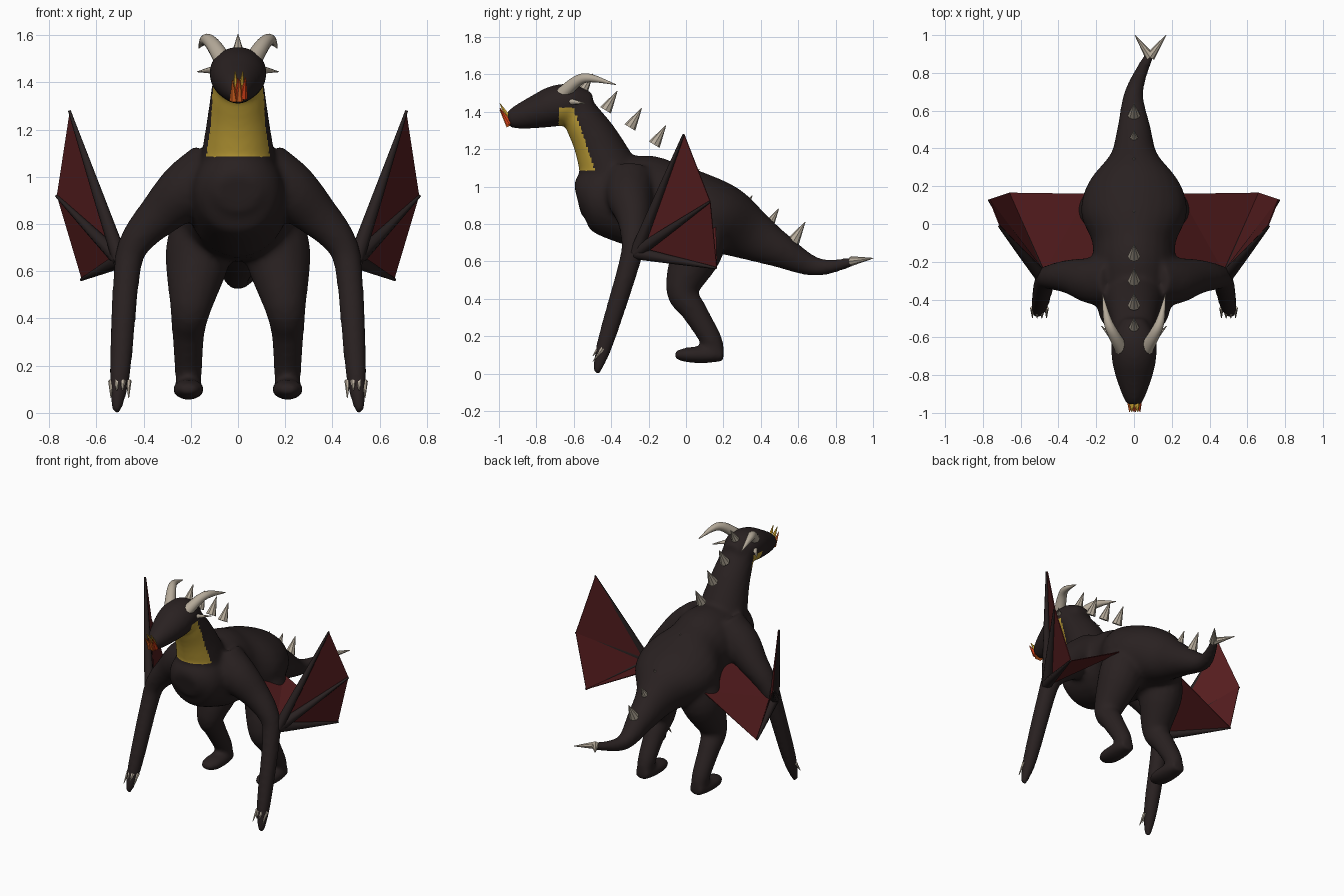
import bpy, bmesh, math
from mathutils import Vector

old = bpy.data.objects.get("Cube")
if old:
    bpy.data.objects.remove(old)


def material(name, rgb):
    m = bpy.data.materials.new(name)
    m.use_nodes = True
    m.diffuse_color = (*rgb, 1)
    m.node_tree.nodes["Principled BSDF"].inputs["Base Color"].default_value = (*rgb, 1)
    return m


HIDE = material("dark hide", (.022, .015, .015))
THROAT = material("throat yellow", (.48, .32, .035))
WING = material("wing red", (.09, .012, .013))
HORN = material("horn bone", (.46, .4, .32))
EMBER = material("flame red", (.8, .06, .01))
FLAME = material("flame orange", (.95, .17, .02))
GLOW = material("flame yellow", (.75, .45, .04))


def spline(stations, steps=4):
    """Pass a smooth curve through stations, blending position and radius."""
    p = [Vector(s) for s in stations]
    p = [p[0], *p, p[-1]]
    result = []
    for a, b, c, d in zip(p, p[1:], p[2:], p[3:]):
        for k in range(steps):
            t = k / steps
            bend = (a * 2 - b * 5 + c * 4 - d) * t * t + (b * 3 - a - c * 3 + d) * t ** 3
            result.append(b + ((c - a) * t + bend) / 2)
    return result + [p[-1]]


def tube(bm, stations, sides=16):
    """Closed loft through stations (x, y, z, half width[, half depth])."""
    pts = [Vector(s[:3]) for s in stations]
    rings = []
    for i, s in enumerate(stations):
        t = (pts[min(i + 1, len(pts) - 1)] - pts[max(i - 1, 0)]).normalized()
        ref = Vector((1, 0, 0)) if abs(t.x) < .95 else Vector((0, 1, 0))
        side = (ref - t * ref.dot(t)).normalized()
        up = t.cross(side)
        ring = []
        for k in range(sides):
            angle = math.tau * k / sides
            offset = side * s[3] * math.cos(angle) + up * s[-1] * math.sin(angle)
            ring.append(bm.verts.new(pts[i] + offset))
        rings.append(ring)
    for lower, upper in zip(rings, rings[1:]):
        for k in range(sides):
            j = (k + 1) % sides
            bm.faces.new((lower[k], lower[j], upper[j], upper[k]))
    bm.faces.new(rings[0])
    bm.faces.new(rings[-1])


def cone(bm, base, tip, radius, sides=8):
    tube(bm, [(*base, radius), (*tip, .002)], sides)


def finish(name, bm, mat, mirror=False, smooth=False):
    bmesh.ops.recalc_face_normals(bm, faces=bm.faces[:])
    mesh = bpy.data.meshes.new(name)
    bm.to_mesh(mesh)
    bm.free()
    mesh.materials.append(mat)
    ob = bpy.data.objects.new(name, mesh)
    bpy.context.collection.objects.link(ob)
    if mirror:
        ob.modifiers.new("mirror", "MIRROR").use_mirror_merge = False
    if smooth:
        bpy.ops.object.select_all(action="DESELECT")
        ob.select_set(True)
        bpy.context.view_layer.objects.active = ob
        bpy.ops.object.shade_smooth_by_angle(angle=math.radians(50))
    return ob


# Spine sections: y, z, half width, half depth
head = [(-.955, 1.355, .04, .04), (-.9, 1.37, .065, .065), (-.8, 1.4, .1, .09),
        (-.7, 1.43, .12, .11), (-.6, 1.45, .115, .1), (-.5, 1.45, .06, .05)]
neck = [(-.6, 1.46, .1, .08), (-.55, 1.36, .115, .105), (-.47, 1.22, .135, .13),
        (-.36, .95, .18, .18)]
torso = [(-.58, .93, .09, .08), (-.5, .94, .18, .18), (-.25, .92, .22, .25),
         (-.1, .89, .22, .24), (.05, .86, .28, .22), (.2, .82, .25, .19),
         (.35, .74, .13, .14), (.5, .66, .09, .095), (.7, .57, .05, .05), (.9, .6, .025, .025)]

# Limb sections: x, y, z, radius (the foot is wider than deep)
arm = [(.1, -.3, 1.02, .14), (.22, -.3, .94, .125), (.33, -.28, .84, .095),
       (.43, -.28, .73, .07), (.47, -.3, .6, .058), (.5, -.43, .17, .046), (.515, -.48, 0, .02)]
leg = [(.15, .08, .8, .13), (.17, .06, .66, .14), (.2, -.02, .45, .09),
       (.21, .04, .34, .07), (.21, .14, .17, .058), (.21, .15, .08, .05)]
foot = [(.21, .2, .1, .05, .035), (.21, .1, .1, .066, .045),
        (.21, 0, .1, .065, .04), (.21, -.06, .1, .035, .02)]

# Body: overlapping lofts fused into one skin, with the tail bent sideways
bm = bmesh.new()
for spine in (head, neck, torso):
    tube(bm, spline([(max(0, s[0] - .7) * .42, *s) for s in spine]), 24)
for limb in (arm, leg, foot):
    for side in (1, -1):
        tube(bm, spline([(s[0] * side, *s[1:]) for s in limb]))
body = finish("body", bm, HIDE)
fuse = body.modifiers.new("fuse", "REMESH")
fuse.mode = "VOXEL"
fuse.voxel_size = .014
relax = body.modifiers.new("relax", "SMOOTH")
relax.factor = .5
relax.iterations = 12
graph = bpy.context.evaluated_depsgraph_get()
skin = bpy.data.meshes.new_from_object(body.evaluated_get(graph))
body.modifiers.clear()
body.data = skin
skin.materials.clear()
skin.materials.append(HIDE)
skin.materials.append(THROAT)

# Throat patch on the front of the neck
for f in skin.polygons:
    c = f.center
    edge = -.6 + (1.42 - c.z) * .34
    f.use_smooth = True
    f.material_index = int(1.08 < c.z < 1.42 and -.685 < c.y < edge)

# Wings: membrane panels with finger bones on the outer face
root = Vector((.475, -.255, .65))
tips = [Vector(p) for p in ((.71, -.01, 1.28), (.765, .13, .92), (.66, .165, .565))]
hip, shoulder = Vector((.24, .16, .79)), Vector((.2, -.2, .86))
bm = bmesh.new()
rim = [bm.verts.new(p) for p in (*tips, hip, shoulder)]
hub = bm.verts.new(root)
for a, b in zip(rim, rim[1:]):
    bm.faces.new((hub, a, b))
wing = finish("wing_membrane", bm, WING, mirror=True)
solid = wing.modifiers.new("thickness", "SOLIDIFY")
solid.thickness = .006
solid.offset = 0

outward = (tips[1] - root).cross(tips[0] - tips[2]).normalized()
bm = bmesh.new()
for tip in tips:
    path = ((0, .034), (.45, .022), (1, .006))
    tube(bm, [(*(root.lerp(tip, t) + outward * r * .8), r) for t, r in path], 8)
finish("wing_fingers", bm, HIDE, mirror=True, smooth=True)

# Curved horns and small cheek horns
horn = [(.065, -.66, 1.495, .038), (.11, -.58, 1.565, .03),
        (.14, -.51, 1.58, .022), (.166, -.375, 1.545, .002)]
bm = bmesh.new()
tube(bm, spline(horn), 12)
cone(bm, (.09, -.63, 1.455), (.172, -.54, 1.445), .02)
finish("horns", bm, HORN, mirror=True, smooth=True)

# Finger claws: long outer pair, short inner pair
bm = bmesh.new()
for i in range(4):
    x = .463 + i * .025
    size, y = (.07, -.445) if i in (0, 3) else (.04, -.468)
    cone(bm, (x, y, .135), (x, y - size * .75, .135 - size), .012, 6)
finish("claws", bm, HORN, mirror=True)

# Back spikes: an even row down the neck and a growing row down the tail
bm = bmesh.new()
spikes = [(-.56 + i * .13, 1.5 - i * .092, .12) for i in range(4)]
spikes += [(.05 + i * .13, 1.06 - i * .09, .04 + i * .022) for i in range(5)]
for y, z, size in spikes:
    cone(bm, (0, y, z), (0, y + size * .52, z + size * .86), size * .28)
finish("back_spikes", bm, HORN)

# Forked tail tip
bm = bmesh.new()
for x in (.005, .17):
    cone(bm, (.085, .885, .602), (x, 1, .617), .026)
finish("tail_spikes", bm, HORN)

# Flames at the mouth, colours interleaved
flames = (("orange_flames", FLAME, 1.41), ("yellow_flames", GLOW, 1.445), ("red_flames", EMBER, 1.42))
for i, (name, mat, top) in enumerate(flames):
    bm = bmesh.new()
    for x in (-.024 + i * .012, .008 + i * .012):
        cone(bm, (x * .7, -.945, top - .085), (x, -.995, top), .019, 6)
    finish(name, bm, mat)
